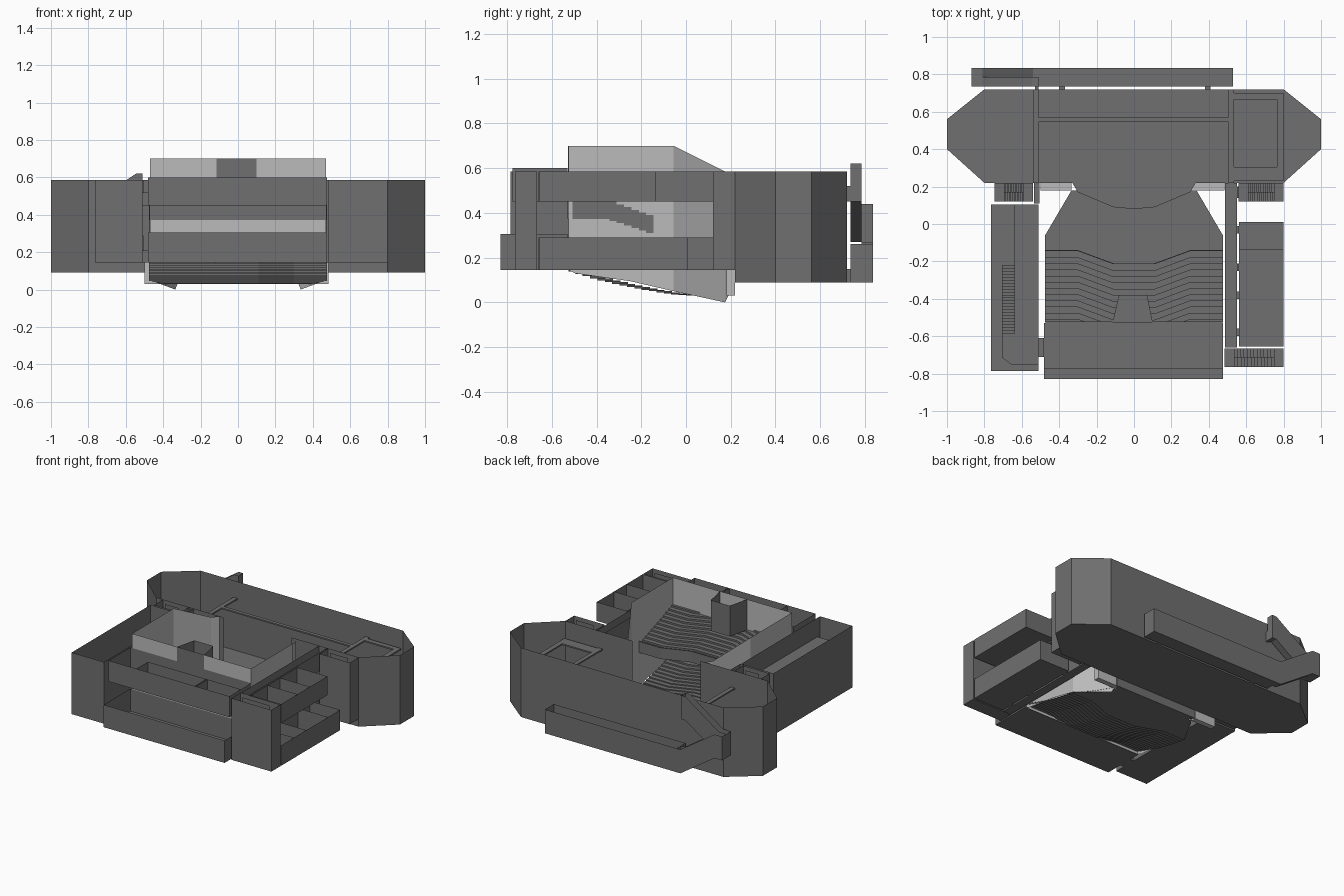
import bpy, bmesh
from mathutils import Vector

if "Cube" in bpy.data.objects:
    bpy.data.objects.remove(bpy.data.objects["Cube"])

def material(name, v):
    m = bpy.data.materials.new(name)
    m.diffuse_color = (v, v, v, 1)
    m.use_nodes = True
    m.node_tree.nodes["Principled BSDF"].inputs["Base Color"].default_value = m.diffuse_color
    return m

DARK, LIGHT = material("dark_grey", 0.16), material("light_grey", 0.5)

def finish(name, bm, mat=DARK):
    me = bpy.data.meshes.new(name)
    bm.to_mesh(me)
    bm.free()
    me.materials.append(mat)
    ob = bpy.data.objects.new(name, me)
    bpy.context.collection.objects.link(ob)
    return ob

def face(bm, pts):
    bm.faces.new([bm.verts.new(p) for p in pts])

def rect(x0, x1, y0, y1):
    return [(x0, y0), (x1, y0), (x1, y1), (x0, y1)]

def walls(bm, outline, z0, z1):
    for a, b in zip(outline, outline[1:] + outline[:1]):
        face(bm, [(*a, z0), (*b, z0), (*b, z1), (*a, z1)])

def room(name, outline, z0, z1, partitions=()):
    """Open-topped shell with a floor; partitions are wall segments."""
    bm = bmesh.new()
    walls(bm, outline, z0, z1)
    face(bm, [(*p, z0) for p in outline])
    for a, b in partitions:
        face(bm, [(*a, z0), (*b, z0), (*b, z1), (*a, z1)])
    return finish(name, bm)

def block(name, outline, z0, z1, mat=DARK):
    bm = bmesh.new()
    walls(bm, outline, z0, z1)
    for z in (z0, z1):
        face(bm, [(*p, z) for p in outline])
    return finish(name, bm, mat)

# stage house
FLOOR, UP = 0.145, 0.45
room_bm = bmesh.new()
octo = [(-0.27, 0.22), (-0.8, 0.22), (-1, 0.40), (-1, 0.56), (-0.8, 0.72), (0.8, 0.72),
        (1, 0.56), (1, 0.40), (0.8, 0.22), (0.27, 0.22)]
for a, b in zip(octo, octo[1:]):
    face(room_bm, [(*a, 0.09), (*b, 0.09), (*b, 0.585), (*a, 0.585)])
face(room_bm, [(*p, 0.09) for p in octo])
finish("stage_house", room_bm)
block("stage_apron", [(-0.33, 0.22), (-0.3, 0.17), (-0.11, 0.09), (0, 0.08), (0.11, 0.09),
                      (0.3, 0.17), (0.33, 0.22)], 0.03, 0.09)

# stage catwalks
for i, r in enumerate([(-0.54, -0.51, 0.22, 0.72), (0.505, 0.535, 0.22, 0.72), (-0.51, 0.505, 0.545, 0.57),
                       (0.535, 0.8, 0.665, 0.70), (0.535, 0.8, 0.23, 0.305), (0.765, 0.8, 0.305, 0.665)]):
    block(f"catwalk_{i}", rect(*r), 0.455, 0.465)

# auditorium walls: sloping top and bottom towards the stage
bm = bmesh.new()
for s in (-1, 1):
    face(bm, [(s*0.47, -0.525, 0.145), (s*0.47, -0.495, 0.13), (s*0.47, -0.25, 0.095), (s*0.47, -0.055, 0.05),
              (s*0.47, -0.055, 0.70), (s*0.47, -0.525, 0.70)])
    face(bm, [(s*0.47, -0.055, 0.05), (s*0.335, 0.175, 0.0), (s*0.335, 0.175, 0.585), (s*0.47, -0.055, 0.70)])
    face(bm, [(s*0.335, 0.175, 0.0), (s*0.30, 0.22, 0.09), (s*0.30, 0.22, 0.585), (s*0.335, 0.175, 0.585)])
face(bm, [(-0.47, -0.525, 0.145), (0.47, -0.525, 0.145), (0.47, -0.525, 0.70), (-0.47, -0.525, 0.70)])
finish("auditorium_walls", bm, LIGHT)

# chevron seating rows, clipped to the hall outline
def chevron(y, z, w=0.475):
    return [(x, y + d, z) for x, d in ((-w, .07), (-.3, .07), (-.11, 0), (.11, 0), (.3, .07), (w, .07))]

def strip(bm, a, b):
    for i in range(len(a) - 1):
        face(bm, [a[i], a[i+1], b[i+1], b[i]])

def clip(bm, co, no):
    bmesh.ops.bisect_plane(bm, geom=bm.verts[:] + bm.edges[:] + bm.faces[:], dist=1e-5,
                           plane_co=co, plane_no=no, clear_outer=True)

def clip_hall(bm):
    clip(bm, (0, -0.525, 0), (0, -1, 0))
    for s in (-1, 1):
        clip(bm, (s*0.472, -0.055, 0), Vector((s*0.23, 0.135, 0)))

bm = bmesh.new()
strip(bm, chevron(0.11, 0.03), chevron(0.0, 0.03))
y, z, STEP, N = 0.0, 0.03, 0.033, 18
for i in range(N):
    zn = z + 0.003 + 0.0005 * i
    strip(bm, chevron(y, z), chevron(y, zn))
    strip(bm, chevron(y, zn), chevron(y - STEP, zn))
    y, z = y - STEP, zn
clip_hall(bm)
finish("stalls_rows", bm)

# balcony: stepped rows, stepped underside and front parapet
bm = bmesh.new()
y, z = -0.215, 0.375
strip(bm, chevron(y + 0.005, 0.31), chevron(y + 0.005, 0.39))
strip(bm, chevron(y, 0.39), chevron(y + 0.005, 0.39))
strip(bm, chevron(y, 0.39), chevron(y, z))
under = 0.31
strip(bm, chevron(y + 0.005, under), chevron(y, under))
for i in range(12):
    strip(bm, chevron(y, z), chevron(y - STEP, z))
    strip(bm, chevron(y - STEP, z), chevron(y - STEP, z + 0.012))
    strip(bm, chevron(y, under), chevron(y - STEP, under))
    nu = min(under + 0.011, 0.372)
    if nu > under:
        strip(bm, chevron(y - STEP, under), chevron(y - STEP, nu))
    y, z, under = y - STEP, z + 0.012, nu
clip_hall(bm)
for s in (-1, 1):
    y, z = -0.145, 0.39
    for i in range(11):
        y2 = max(y - STEP, -0.525)
        face(bm, [(s*.472, y, min(.31 + .011*i, .372)), (s*.472, y2, min(.31 + .011*i, .372)),
                  (s*.472, y2, z), (s*.472, y, z)])
        y, z = y - STEP, z + 0.012
        if y <= -0.525:
            break
finish("balcony", bm)
block("balcony_rear_band", rect(-0.472, 0.472, -0.53, -0.524), 0.372, 0.45)

# control booth at the back of the balcony
room("control_booth", [(-0.115, -0.527), (0.10, -0.527), (0.07, -0.38), (-0.08, -0.38)], 0.48, 0.70)

# lower side passages beside the stage opening
for n, x0, x1 in (("left", -0.5, -0.335), ("right", 0.3, 0.485)):
    room(f"pit_passage_{n}", rect(x0, x1, 0.18, 0.218), 0.03, 0.145).data.materials[0] = LIGHT

# foyers
room("lower_foyer", rect(-0.48, 0.475, -0.83, -0.53), FLOOR, 0.305)
room("upper_foyer", rect(-0.48, 0.475, -0.775, -0.53), UP, 0.60,
     [((-0.26, -0.775), (-0.26, -0.645)), ((0.20, -0.775), (0.20, -0.645)),
      ((0.21, -0.775), (0.21, -0.645)), ((-0.26, -0.645), (0.475, -0.645))])

# left stair hall with upper floor and long flight
room("left_stair_hall", rect(-0.765, -0.51, -0.785, 0.105), FLOOR, 0.585)
block("left_upper_floor", [(-0.705, -0.60), (-0.705, -0.715), (-0.65, -0.755), (-0.51, -0.755),
                           (-0.51, 0.105), (-0.64, 0.105), (-0.64, -0.60)], 0.44, UP)

def flight(name, n, corner, along, across, z0, z1):
    """Stair surface: corner + along (run vector) with width vector across."""
    bm = bmesh.new()
    c, a, w = Vector((*corner, 0)), Vector((*along, 0)) / n, Vector((*across, 0))
    dz = (z1 - z0) / n
    up = Vector((0, 0, 1))
    for i in range(n):
        p, q = c + a * i, c + a * (i + 1)
        lo, hi = up * (z0 + dz * i), up * (z0 + dz * (i + 1))
        face(bm, [p + lo, p + w + lo, p + w + hi, p + hi])
        face(bm, [p + hi, p + w + hi, q + w + hi, q + hi])
    return finish(name, bm)

flight("left_stairs", 24, (-0.705, -0.22), (0, -0.38), (0.065, 0), FLOOR, UP)

# stair towers
for n, r in {"left_rear": (-0.745, -0.54, 0.12, 0.218), "right_rear": (0.56, 0.8, 0.12, 0.218),
             "right_front": (0.485, 0.8, -0.765, -0.665)}.items():
    x0, x1, y0, y1 = r
    ym = (y0 + y1) / 2
    room(f"{n}_tower", rect(*r), FLOOR, 0.585, [((x0 + 0.05, ym), (x1 - 0.05, ym))])
    run = x1 - x0 - 0.1
    flight(f"{n}_stairs_low", 12, (x0 + 0.05, y0), (run, 0), (0, ym - y0), FLOOR, 0.30)
    flight(f"{n}_stairs_high", 12, (x1 - 0.05, ym), (-run, 0), (0, y1 - ym), 0.30, UP)

# right corridors and dressing rooms on two levels
for n, z0, z1, yend, parts in (("lower", FLOOR, 0.29, 0.01, (-0.51, -0.37, -0.125)),
                               ("upper", UP, 0.585, -0.135, (-0.47, -0.33))):
    room(f"right_corridor_{n}", rect(0.487, 0.55, -0.66, 0.22), z0, z1)
    room(f"right_rooms_{n}", rect(0.562, 0.8, -0.655, yend), z0, z1,
         [((0.562, p), (0.8, p)) for p in parts])
    room(f"left_passage_{n}", rect(-0.535, -0.505, 0.11, 0.22), z0, z1)

# rear corridor and switchback stair rising to the catwalk level
room("rear_corridor", rect(-0.51, 0.53, 0.735, 0.835), 0.09, 0.26)

def sloped_shell(name, path, y0, y1, h=0.17):
    bm = bmesh.new()
    for (xa, za), (xb, zb) in zip(path, path[1:]):
        face(bm, [(xa, y0, za), (xb, y0, zb), (xb, y1, zb), (xa, y1, za)])
        for y in (y0, y1):
            face(bm, [(xa, y, za), (xb, y, zb), (xb, y, zb + h), (xa, y, za + h)])
    for x, z in (path[0], path[-1]):
        face(bm, [(x, y0, z), (x, y1, z), (x, y1, z + h), (x, y0, z + h)])
    return finish(name, bm)

sloped_shell("rear_stair_lower", [(-0.51, 0.09), (-0.54, 0.09), (-0.81, 0.27), (-0.87, 0.27)], 0.785, 0.835)
sloped_shell("rear_stair_upper", [(-0.87, 0.27), (-0.81, 0.27), (-0.545, 0.45), (-0.51, 0.45)], 0.735, 0.785)

# short door links between neighbouring rooms
links = [(-0.51, -0.48, -0.71, -0.61, FLOOR, 0.21), (-0.51, -0.48, -0.71, -0.61, UP, 0.52),
         (0.55, 0.562, -0.6, -0.56, FLOOR, 0.21), (0.55, 0.562, -0.4, -0.36, FLOOR, 0.21),
         (0.55, 0.562, -0.05, -0.01, FLOOR, 0.21), (0.55, 0.562, -0.25, -0.21, UP, 0.52),
         (0.55, 0.562, 0.14, 0.2, UP, 0.52), (-0.53, -0.51, 0.72, 0.735, UP, 0.52),
         (0.38, 0.41, 0.72, 0.735, 0.09, 0.15), (-0.4, -0.37, 0.72, 0.735, 0.09, 0.15)]
for i, (x0, x1, y0, y1, z0, z1) in enumerate(links):
    block(f"door_link_{i}", rect(x0, x1, y0, y1), z0, z1)
